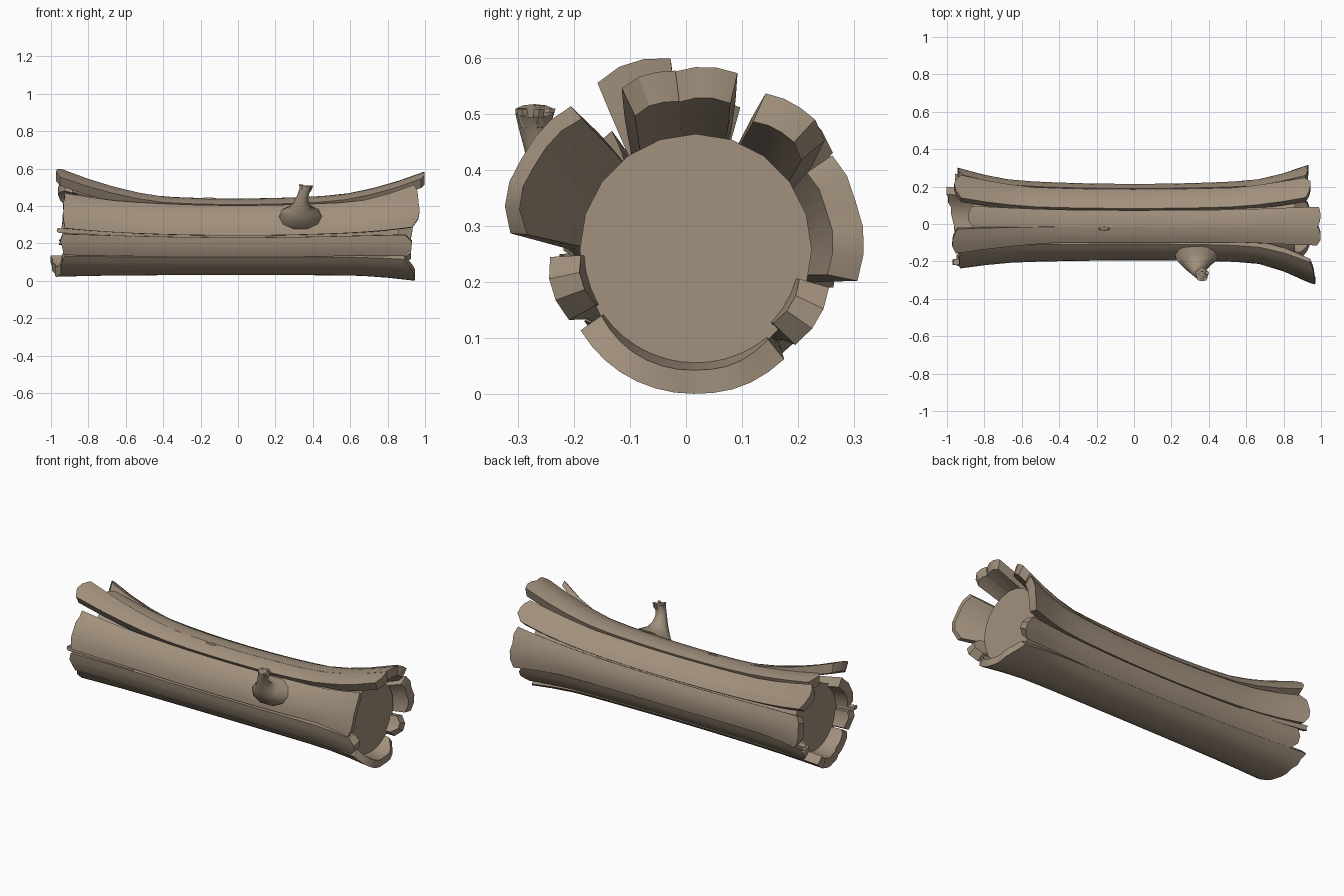
import bpy, math, random
from mathutils import Vector

if "Cube" in bpy.data.objects:
    bpy.data.objects.remove(bpy.data.objects["Cube"])

random.seed(4)
wood = bpy.data.materials.new("weathered_wood")
wood.diffuse_color = (0.36, 0.282, 0.205, 1)
wood.use_nodes = True
wood.node_tree.nodes["Principled BSDF"].inputs["Base Color"].default_value = wood.diffuse_color


def axis(x):
    # gently bowed centre line of the log: y, z, bark radius
    return 0.01 + 0.01 * x * x, 0.235 + 0.03 * x * x, 0.205 + 0.035 * x * x


def make(name, verts, faces, angle=32):
    me = bpy.data.meshes.new(name)
    me.from_pydata(verts, [], faces)
    me.materials.append(wood)
    ob = bpy.data.objects.new(name, me)
    bpy.context.collection.objects.link(ob)
    bpy.ops.object.select_all(action='DESELECT')
    ob.select_set(True)
    bpy.context.view_layer.objects.active = ob
    bpy.ops.object.mode_set(mode='EDIT')
    bpy.ops.mesh.select_all(action='SELECT')
    bpy.ops.mesh.normals_make_consistent(inside=False)
    bpy.ops.object.mode_set(mode='OBJECT')
    bpy.ops.object.shade_smooth_by_angle(angle=math.radians(angle))
    return ob


def bark(name, a0, a1, xl, xr, fl, fr, start=(0.5, 0.5), thick=0.055, sl=(3, 3),
         sr=(3, 3), corner=(0.03, 0.03), slant=0.0, drop=0.0, thin=0.0):
    """Curved bark strip between two angles; fl / fr flare the ends outward,
    sl / sr narrow each edge at the left / right end."""
    cols = max(2, round((a1 - a0) / 9))
    rows = 14
    outer, inner = [], []
    jit = [(random.uniform(0, .012), random.uniform(0, .012)) for _ in range(cols + 1)]
    for i in range(rows + 1):
        for j in range(cols + 1):
            t = j / cols
            c = abs(2 * t - 1) ** 3
            x0 = xl + c * corner[0] + jit[j][0] + slant * (1 - t)
            x1 = xr - c * corner[1] - jit[j][1]
            x = x0 + (x1 - x0) * i / rows
            cy, cz, r = axis(x)
            st, fla, sh = (start[0], fl, sl) if x < 0 else (start[1], fr, sr)
            k = max(0, (abs(x) - st) / (1 - st)) ** 1.6
            r += fla * k - drop
            lo, hi = (a0 + sh[0] * abs(x) ** 3, a1 - sh[1] * abs(x) ** 3)
            a = math.radians(lo + (hi - lo) * t)
            th = thick * (1 - (thin * k if x > 0 else 0))
            for lst, rad in ((outer, r), (inner, r - th)):
                lst.append((x, cy + rad * math.cos(a), cz + rad * math.sin(a)))
    n, w = len(outer), cols + 1
    faces = []
    for i in range(rows):
        for j in range(cols):
            q = (i * w + j, i * w + j + 1, (i + 1) * w + j + 1, (i + 1) * w + j)
            faces += [q, tuple(n + v for v in q)]
        for j in (0, cols):
            p, q = i * w + j, (i + 1) * w + j
            faces.append((p, q, q + n, p + n))
    for i in (0, rows):
        for j in range(cols):
            p = i * w + j
            faces.append((p, p + 1, p + 1 + n, p + n))
    return make(name, outer + inner, faces)


def tube(name, rings, sides, angle=40):
    """Closed loft through rings given as (centre, u vector, v vector)."""
    vs, fs = [], []
    for c, u, v in rings:
        for j in range(sides):
            a = 2 * math.pi * j / sides
            vs.append(Vector(c) + Vector(u) * math.cos(a) + Vector(v) * math.sin(a))
    for i in range(len(rings) - 1):
        for j in range(sides):
            k = (j + 1) % sides
            fs.append((i * sides + j, i * sides + k, (i + 1) * sides + k, (i + 1) * sides + j))
    fs += [tuple(range(sides)), tuple(range((len(rings) - 1) * sides, len(rings) * sides))]
    return make(name, vs, fs, angle)


# inner wood
rings = []
for i in range(13):
    x = -0.86 + 1.72 * i / 12
    cy, cz, r = axis(x)
    r -= 0.03 - 0.008 * x * x
    rings.append(((x, cy, cz), (0, r, 0), (0, 0, r)))
tube("heartwood", rings, 20)

# bark strips around the log
bark("bark_top_back", 72, 97.5, -0.89, 1.0, 0.05, 0.08, (0.35, 0.5), sl=(1, 0), sr=(5, 0), corner=(0.02, 0.01))
bark("bark_top_front", 97, 122, -0.975, 1.0, 0.12, 0.08, (0.35, 0.5), sl=(1, 1), sr=(0, 7),
     corner=(0.02, 0.01), drop=0.001)
bark("bark_upper_back", 31, 69, -0.965, 0.95, 0.08, 0.09, sl=(5, 4), sr=(12, 4))
bark("bark_back", -13, 29, -0.95, 0.935, 0.06, 0.085, (0.6, 0.6), sl=(3, 2), sr=(2, -7), corner=(0.03, 0.01))
bark("bark_lower_back", -44, -14, -0.94, 0.93, 0.012, 0.03, (0.6, 0.6), sl=(0, 2), sr=(0, 3), drop=0.005)
bark("bark_bottom", 213, 317, -1.006, 0.95, 0.005, 0.032, (0.6, 0.6), sl=(0, 0), sr=(3, 12),
     corner=(0.0, 0.06), slant=0.07, thin=0.3)
bark("bark_lower_front", 181, 212, -0.95, 0.94, 0.012, 0.045, (0.6, 0.6), sl=(2, 2), sr=(3, 4),
     corner=(0.01, 0.04))
bark("bark_front", 125, 178, -0.94, 0.975, 0.03, 0.13, (0.6, 0.6), sl=(1, 3), sr=(8, 3),
     corner=(0.01, 0.03), thin=0.6)

# torn splinters at the left end
for k, (a, x1, f) in enumerate([(178, -0.97, 0.01), (-14, -0.96, 0.03)]):
    bark(f"splinter_{k + 1}", a - 2.5, a + 3.5, x1, -0.55, f, 0, (0.6, 0.6), thick=0.03,
         sl=(0, 0), corner=(0, 0), drop=0.008)

# broken branch with a flared foot
path = [((0.335, -0.14, 0.335), 0.125, 0.08), ((0.335, -0.192, 0.348), 0.108, 0.07),
        ((0.335, -0.222, 0.378), 0.068, 0.05), ((0.34, -0.245, 0.41), 0.043, 0.039),
        ((0.345, -0.262, 0.45), 0.03, 0.03), ((0.355, -0.27, 0.48), 0.029, 0.03),
        ((0.364, -0.27, 0.505), 0.036, 0.036)]
rings = []
for i, (c, rx, rn) in enumerate(path):
    p = Vector(path[max(i - 1, 0)][0])
    q = Vector(path[min(i + 1, len(path) - 1)][0])
    d = (q - p).normalized()
    u = (Vector((1, 0, 0)) - d * d.x).normalized()
    rings.append((c, u * rx, d.cross(u) * rn))
tube("branch_stub", rings, 10)

# jagged branch tip
for k in range(5):
    a = k * math.tau / 5 + 0.3
    dx, dy = math.cos(a), math.sin(a)
    h = random.uniform(0.508, 0.518)
    tube(f"branch_tip_{k + 1}",
         [((0.36 + dx * 0.018, -0.27 + dy * 0.018, 0.475), (0.011, 0, 0), (0, 0.011, 0)),
          ((0.364 + dx * 0.028, -0.27 + dy * 0.028, h), (0.011, 0, 0), (0, 0.011, 0))], 6)

# small knot on top
tube("small_knot", [((-0.16, -0.025, 0.425), (0.045, 0, 0), (0, 0.012, 0)),
                    ((-0.16, -0.025, 0.444), (0.025, 0, 0), (0, 0.007, 0))], 8)
